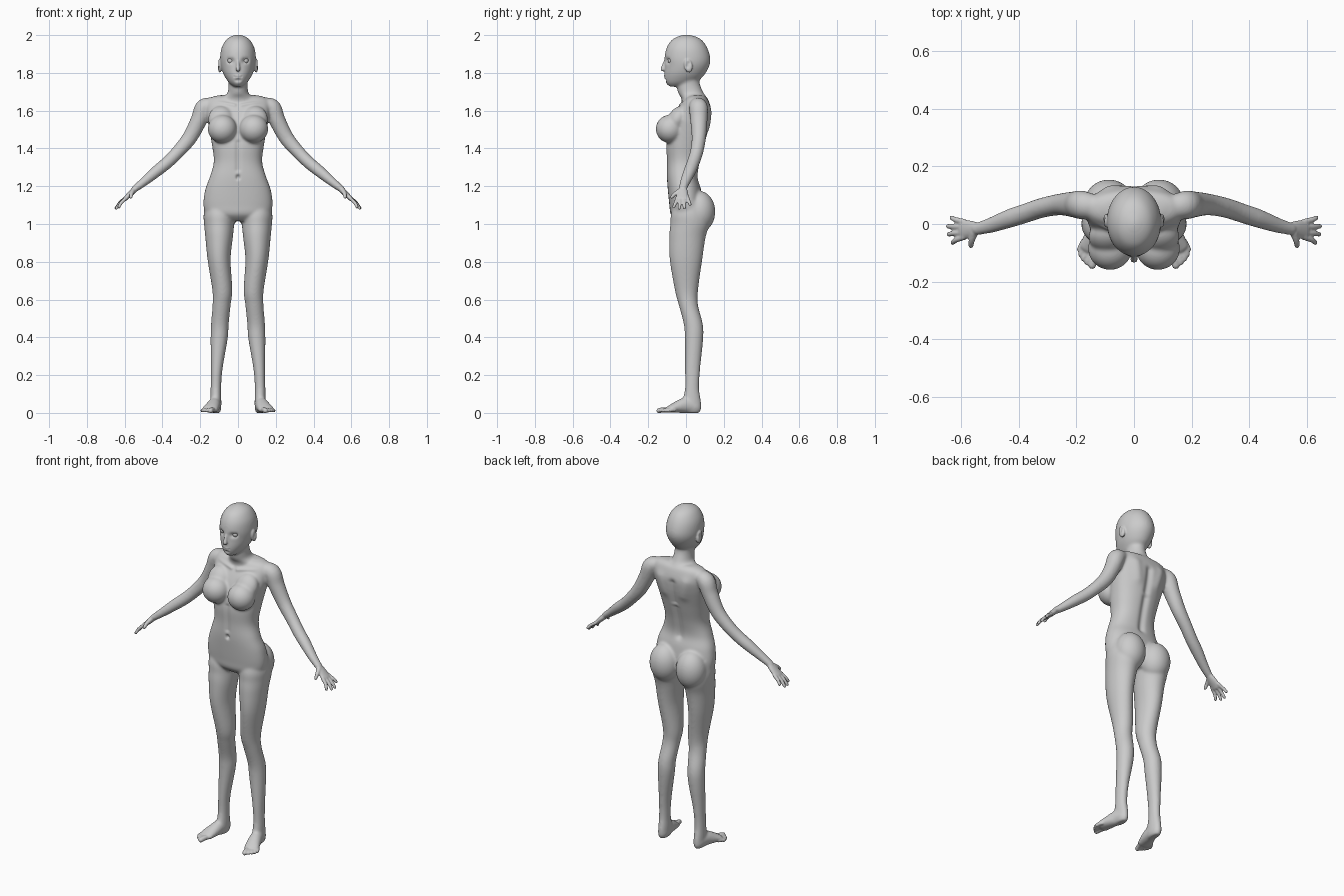
import bpy, bmesh, math
from mathutils import Vector, Matrix


def smooth_path(rows, steps=5):
    """Catmull-Rom interpolation through rows of numbers."""
    out = []
    for i in range(len(rows) - 1):
        p = [rows[max(0, min(len(rows) - 1, i + k))] for k in (-1, 0, 1, 2)]
        for s in range(steps):
            t = s / steps
            out.append([0.5 * (2 * b + (c - a) * t + (2 * a - 5 * b + 4 * c - d) * t * t
                               + (3 * b - a - 3 * c + d) * t ** 3) for a, b, c, d in zip(*p)])
    return out + [list(rows[-1])]


def skin(bm, rings):
    vr = [[bm.verts.new(v) for v in r] for r in rings]
    n = len(vr[0])
    for a, b in zip(vr, vr[1:]):
        for i in range(n):
            bm.faces.new((a[i], a[(i + 1) % n], b[(i + 1) % n], b[i]))
    bm.faces.new(vr[0])
    bm.faces.new(vr[-1])


def loft(bm, rows, side=1, power=2.0, n=32):
    """Horizontal sections: z, centre x, half width, front y, back y."""
    rings = []
    for z, cx, rx, yf, yb in smooth_path(rows):
        ring = []
        for i in range(n):
            a = 2 * math.pi * i / n
            c, s = [math.copysign(abs(f) ** (2 / power), f) for f in (math.cos(a), math.sin(a))]
            ring.append((side * (cx + rx * c), (yf + yb) / 2 + (yb - yf) / 2 * s, z))
        rings.append(ring)
    skin(bm, rings)


def tube(bm, rows, side=1, ref=(0, 1, 0), n=20):
    """Round-ended limb: x, y, z, radius along ref, radius across it."""
    path = smooth_path(rows)
    pts = [Vector(r[:3]) for r in path]
    rings = []

    def ring(k, offset, scale):
        t = (pts[min(k + 1, len(pts) - 1)] - pts[max(k - 1, 0)]).normalized()
        u = Vector(ref)
        u = (u - t * u.dot(t)).normalized()
        v = t.cross(u)
        ru, rv = path[k][3] * scale, path[k][4] * scale
        c = pts[k] + t * offset * min(path[k][3:])
        loop = [c + u * ru * math.cos(2 * math.pi * i / n) + v * rv * math.sin(2 * math.pi * i / n)
                for i in range(n)]
        rings.append([(side * p.x, p.y, p.z) for p in loop])

    cap = [math.radians(d) for d in (85, 60, 30)]
    for a in cap:
        ring(0, -math.sin(a), math.cos(a))
    for k in range(len(path)):
        ring(k, 0, 1)
    for a in reversed(cap):
        ring(len(path) - 1, math.sin(a), math.cos(a))
    skin(bm, rings)


def ball(bm, c, r, side=1, tilt=0):
    m = (Matrix.Translation((side * c[0], c[1], c[2])) @ Matrix.Rotation(tilt, 4, 'X')
         @ Matrix.Diagonal((*r, 1)))
    bmesh.ops.create_uvsphere(bm, u_segments=32, v_segments=20, radius=1, matrix=m)


def fuse(bm, name, voxel, iterations):
    """Merge overlapping volumes into one smooth skin."""
    bmesh.ops.recalc_face_normals(bm, faces=bm.faces)
    me = bpy.data.meshes.new(name)
    bm.to_mesh(me)
    bm.free()
    ob = bpy.data.objects.new(name, me)
    bpy.context.collection.objects.link(ob)
    bpy.context.view_layer.objects.active = ob
    m = ob.modifiers.new("fuse", 'REMESH')
    m.mode, m.voxel_size, m.use_smooth_shade = 'VOXEL', voxel, True
    s = ob.modifiers.new("soften", 'SMOOTH')
    s.factor, s.iterations = 0.5, iterations
    for mod in ("fuse", "soften"):
        bpy.ops.object.modifier_apply(modifier=mod)
    return ob


def push(verts, a, b, r, vec, both=True):
    """Sculpt stroke along the segment a-b, mirrored if wanted."""
    for s in ((1, -1) if both else (1,)):
        p, q, d = [Vector((s * v[0], v[1], v[2])) for v in (a, b, vec)]
        pq = q - p
        zlo, zhi = min(p.z, q.z) - 2.5 * r, max(p.z, q.z) + 2.5 * r
        for v in verts:
            if zlo < v.co.z < zhi:
                t = max(0, min(1, (v.co - p).dot(pq) / max(pq.length_squared, 1e-9)))
                k = (v.co - p - pq * t).length_squared / (r * r)
                if k < 6:
                    v.co += d * math.exp(-k)


# Head, neck and torso
bm = bmesh.new()
loft(bm, [(2.003, 0, .008, -.008, .012), (1.991, 0, .042, -.047, .055), (1.97, 0, .067, -.08, .088),
          (1.93, 0, .088, -.104, .114), (1.88, 0, .095, -.114, .129), (1.84, 0, .092, -.112, .125),
          (1.80, 0, .08, -.115, .105), (1.77, 0, .064, -.114, .08), (1.745, 0, .045, -.106, .04),
          (1.727, 0, .02, -.088, -.02)])
loft(bm, [(1.80, 0, .05, -.03, .07), (1.75, 0, .05, -.045, .072), (1.72, 0, .051, -.048, .081),
          (1.69, 0, .058, -.04, .095), (1.665, 0, .085, -.025, .112), (1.62, 0, .1, -.02, .125)])
loft(bm, [(1.682, 0, .10, .03, .09), (1.67, 0, .145, .0, .11), (1.645, 0, .168, -.02, .123),
          (1.60, 0, .168, -.05, .134), (1.55, 0, .162, -.075, .13), (1.50, 0, .152, -.09, .12),
          (1.42, 0, .138, -.105, .099), (1.33, 0, .128, -.101, .075), (1.25, 0, .149, -.101, .063),
          (1.18, 0, .174, -.096, .08), (1.10, 0, .183, -.088, .09), (1.05, 0, .165, -.08, .08),
          (1.015, 0, .10, -.045, .05)], power=2.3, n=48)
for s in (1, -1):
    # Chest and seat
    ball(bm, (.083, -.085, 1.503), (.077, .075, .075), s)
    ball(bm, (.09, -.045, 1.555), (.068, .05, .075), s, -.5)
    ball(bm, (.087, .07, 1.065), (.087, .085, .11), s)
    # Leg
    loft(bm, [(1.12, .1, .07, -.06, .10), (1.05, .1, .082, -.08, .12), (1.0, .1, .08, -.083, .125),
              (.93, .1, .073, -.089, .104), (.81, .1, .061, -.086, .086), (.65, .083, .053, -.059, .064),
              (.57, .087, .048, -.038, .064), (.47, .096, .047, -.012, .089), (.39, .1, .045, -.006, .091),
              (.23, .113, .031, -.006, .075), (.13, .117, .028, -.006, .07), (.06, .117, .029, -.02, .08),
              (.02, .117, .028, -.02, .081), (-.001, .117, .02, -.01, .07)], s)
    # Foot
    tube(bm, [(.117, .05, .03, .028, .03), (.124, 0, .04, .034, .042), (.137, -.05, .03, .04, .031),
              (.15, -.088, .019, .044, .019)], s, (1, 0, 0))
    # Arm
    tube(bm, [(.14, .06, 1.635, .042, .036), (.18, .066, 1.615, .05, .048), (.207, .068, 1.55, .046, .044),
              (.257, .068, 1.455, .038, .04), (.32, .056, 1.38, .035, .035), (.375, .038, 1.325, .034, .033),
              (.43, .02, 1.28, .033, .031), (.50, -.005, 1.222, .027, .024),
              (.55, -.018, 1.183, .022, .018)], s)
core = fuse(bm, "body_core", .006, 12)

# Fine parts are added to the softened core, then fused again
bm = bmesh.new()
bm.from_mesh(core.data)
bpy.data.objects.remove(core)
fingers = [(-.046, .63, -.065, 1.09), (-.029, .644, -.036, 1.083),
           (-.01, .646, -.008, 1.085), (.008, .634, .022, 1.103)]
toes = [(.133, -.1, .145, -.143, .014), (.148, -.095, .163, -.133, .01), (.16, -.085, .176, -.12, .01),
        (.169, -.073, .185, -.105, .01), (.175, -.06, .189, -.088, .01)]
for s in (1, -1):
    # Hand
    tube(bm, [(.54, -.015, 1.19, .02, .016), (.565, -.018, 1.165, .03, .015),
              (.598, -.019, 1.133, .035, .012)], s)
    for y, tx, ty, tz in fingers:
        tube(bm, [(.59, y, 1.14, .01, .01), ((.6 + tx) / 2 + .003, (y + ty) / 2, (1.135 + tz) / 2, .0095, .0095),
                  (tx, ty, tz, .0085, .0085)], s, n=12)
    tube(bm, [(.555, -.03, 1.178, .014, .013), (.564, -.058, 1.16, .011, .011),
              (.567, -.076, 1.142, .009, .009)], s, (1, 0, 0), 12)
    # Toes and ear
    for x, y, tx, ty, r in toes:
        tube(bm, [(x, y, .016, r, r), ((x + tx) / 2, (y + ty) / 2, .016, r, r), (tx, ty, .012, r, r)],
             s, (1, 0, 0), 12)
    ball(bm, (.096, .012, 1.838), (.012, .022, .037), s, .2)
# Nose
tube(bm, [(0, -.107, 1.868, .007, .008), (0, -.117, 1.84, .009, .01), (0, -.124, 1.819, .013, .011)],
     ref=(1, 0, 0))
body = fuse(bm, "body", .0045, 3)

# Surface modelling strokes
bm = bmesh.new()
bm.from_mesh(body.data)
vs = list(bm.verts)
push(vs, (.033, -.102, 1.864), (.046, -.094, 1.864), .014, (0, .013, 0))           # eye sockets
push(vs, (.0, -.117, 1.778), (.014, -.112, 1.779), .007, (0, -.004, 0))            # lips
push(vs, (.0, -.12, 1.778), (.02, -.112, 1.779), .004, (0, .006, 0))               # mouth line
push(vs, (0, -.115, 1.76), (.01, -.112, 1.76), .009, (0, .005, 0))                 # chin hollow
push(vs, (.108, .008, 1.835), (.108, .014, 1.85), .011, (-.007, 0, 0))             # ear hollows
push(vs, (.02, -.035, 1.632), (.14, -.012, 1.655), .011, (0, -.007, .003))         # collarbones
push(vs, (0, -.105, 1.43), (0, -.102, 1.29), .014, (0, .007, 0), False)            # belly line
push(vs, (0, -.1, 1.25), (0, -.1, 1.245), .01, (0, .013, 0), False)                # navel
push(vs, (0, .064, 1.24), (0, .1, 1.42), .02, (0, -.012, 0), False)                # lower spine
push(vs, (0, .11, 1.46), (0, .132, 1.58), .02, (0, -.012, 0), False)               # upper spine
push(vs, (.07, .125, 1.51), (.085, .12, 1.6), .03, (0, .008, 0))                   # shoulder blades
for v in vs:
    v.co.z = max(0, v.co.z)
bm.to_mesh(body.data)
bm.free()

# Eyes
for name, s in (("left_eye", 1), ("right_eye", -1)):
    bm = bmesh.new()
    ball(bm, (.039, -.08, 1.865), (.0165, .0165, .0165), s)
    me = bpy.data.meshes.new(name)
    bm.to_mesh(me)
    bm.free()
    me.shade_smooth()
    bpy.context.collection.objects.link(bpy.data.objects.new(name, me))
body.data.shade_smooth()
